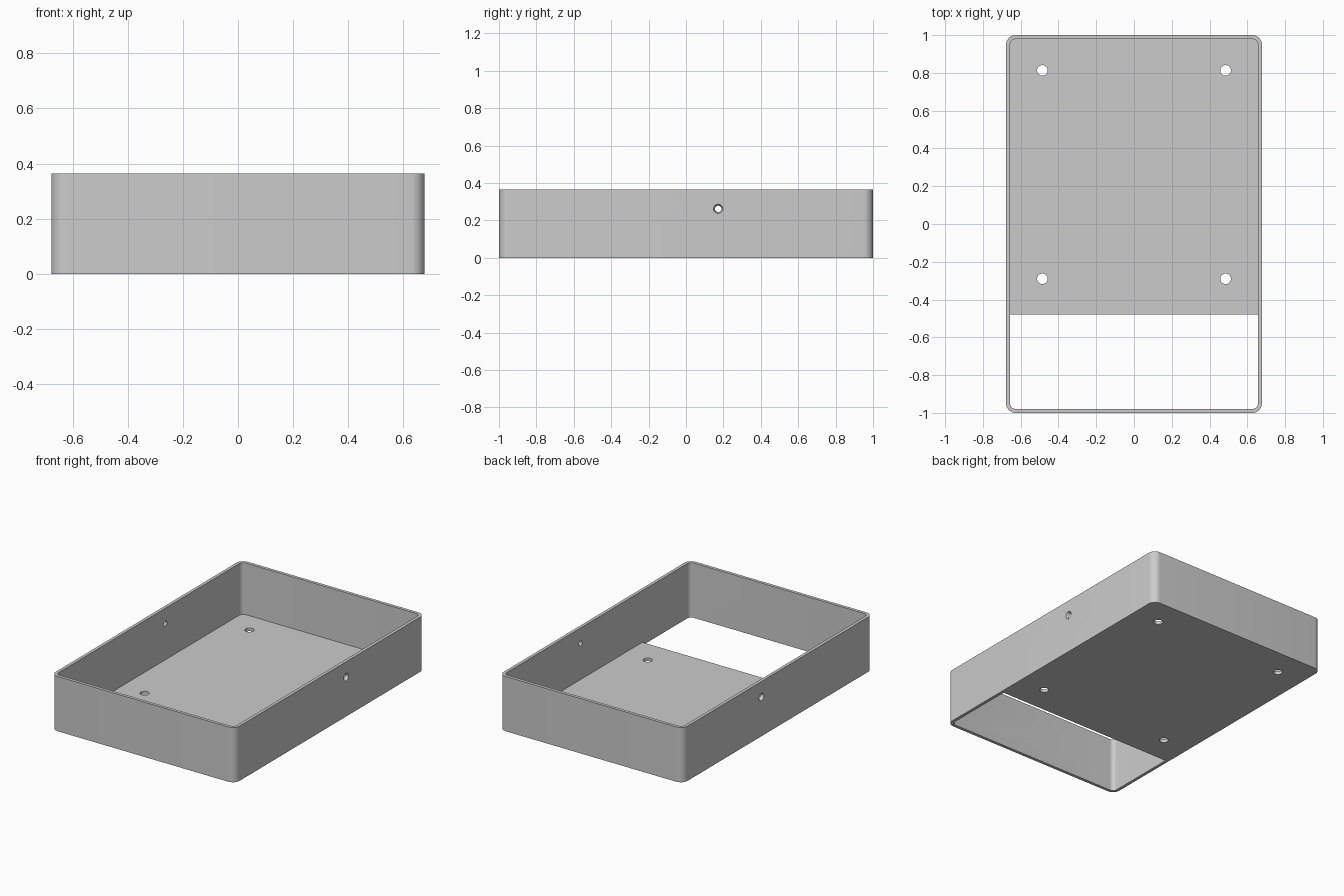
import bpy
import bmesh
from math import cos, sin, pi, radians
from mathutils import Matrix

if "Cube" in bpy.data.objects:
    bpy.data.objects.remove(bpy.data.objects["Cube"])

HALF_X, HALF_Y, HEIGHT = 0.677, 1.0, 0.365
WALL, FLOOR, RADIUS = 0.021, 0.021, 0.05
FLOOR_EDGE = -0.478

grey = bpy.data.materials.new("plain grey")
grey.use_nodes = True
colour = (0.6, 0.6, 0.6, 1)
grey.diffuse_color = colour
grey.node_tree.nodes["Principled BSDF"].inputs["Base Color"].default_value = colour


def make_object(name, bm):
    bmesh.ops.recalc_face_normals(bm, faces=bm.faces)
    mesh = bpy.data.meshes.new(name)
    bm.to_mesh(mesh)
    bm.free()
    mesh.materials.append(grey)
    obj = bpy.data.objects.new(name, mesh)
    bpy.context.collection.objects.link(obj)
    return obj


def rounded_outline(hx, hy, r, steps=10):
    """Outline of a rounded rectangle, anticlockwise from the right back corner."""
    points = []
    for corner, (sx, sy) in enumerate([(1, 1), (-1, 1), (-1, -1), (1, -1)]):
        for i in range(steps + 1):
            a = (corner + i / steps) * pi / 2
            points.append((sx * (hx - r) + r * cos(a), sy * (hy - r) + r * sin(a)))
    return points


def prism(name, outline, z0, z1):
    bm = bmesh.new()
    face = bm.faces.new([bm.verts.new((x, y, z0)) for x, y in outline])
    top = bmesh.ops.extrude_face_region(bm, geom=[face])["geom"]
    for v in top:
        if isinstance(v, bmesh.types.BMVert):
            v.co.z = z1
    return make_object(name, bm)


def cone(name, r1, r2, depth, matrix):
    bm = bmesh.new()
    bmesh.ops.create_cone(bm, cap_ends=True, segments=32, radius1=r1,
                          radius2=r2, depth=depth, matrix=matrix)
    return make_object(name, bm)


# Solid tray body, and the tools that hollow it out
tray = prism("tray", rounded_outline(HALF_X, HALF_Y, RADIUS), 0, HEIGHT)
inner = rounded_outline(HALF_X - WALL, HALF_Y - WALL, RADIUS - WALL)
half = len(inner) // 2
opening = [(HALF_X - WALL, FLOOR_EDGE), (-HALF_X + WALL, FLOOR_EDGE)] + inner[half:]
cutters = [prism("cavity_cutter", inner, FLOOR, HEIGHT + 0.1),
           prism("opening_cutter", opening, -0.1, FLOOR + 0.1)]

# Four mounting holes in the floor
for x in (-0.485, 0.485):
    for y in (-0.29, 0.813):
        cutters.append(cone("floor_hole_cutter", 0.028, 0.028, 0.1,
                            Matrix.Translation((x, y, 0))))

# Countersunk screw hole in each side wall, wide on the outside
slope = (0.025 - 0.017) / WALL
reach = 0.01
for side in (-1, 1):
    place = Matrix.Translation((side * (HALF_X - WALL / 2), 0.172, 0.262))
    turn = Matrix.Rotation(side * pi / 2, 4, "Y")
    cutters.append(cone("side_hole_cutter", 0.017 - slope * reach,
                        0.025 + slope * reach, WALL + 2 * reach, place @ turn))

bpy.ops.object.select_all(action="DESELECT")
bpy.context.view_layer.objects.active = tray
tray.select_set(True)
for cutter in cutters:
    cutter.hide_render = True
    mod = tray.modifiers.new("cut", "BOOLEAN")
    mod.operation = "DIFFERENCE"
    mod.solver = "EXACT"
    mod.object = cutter
    bpy.ops.object.modifier_apply(modifier=mod.name)
    bpy.data.objects.remove(cutter)

bpy.ops.object.shade_smooth_by_angle(angle=radians(30))
